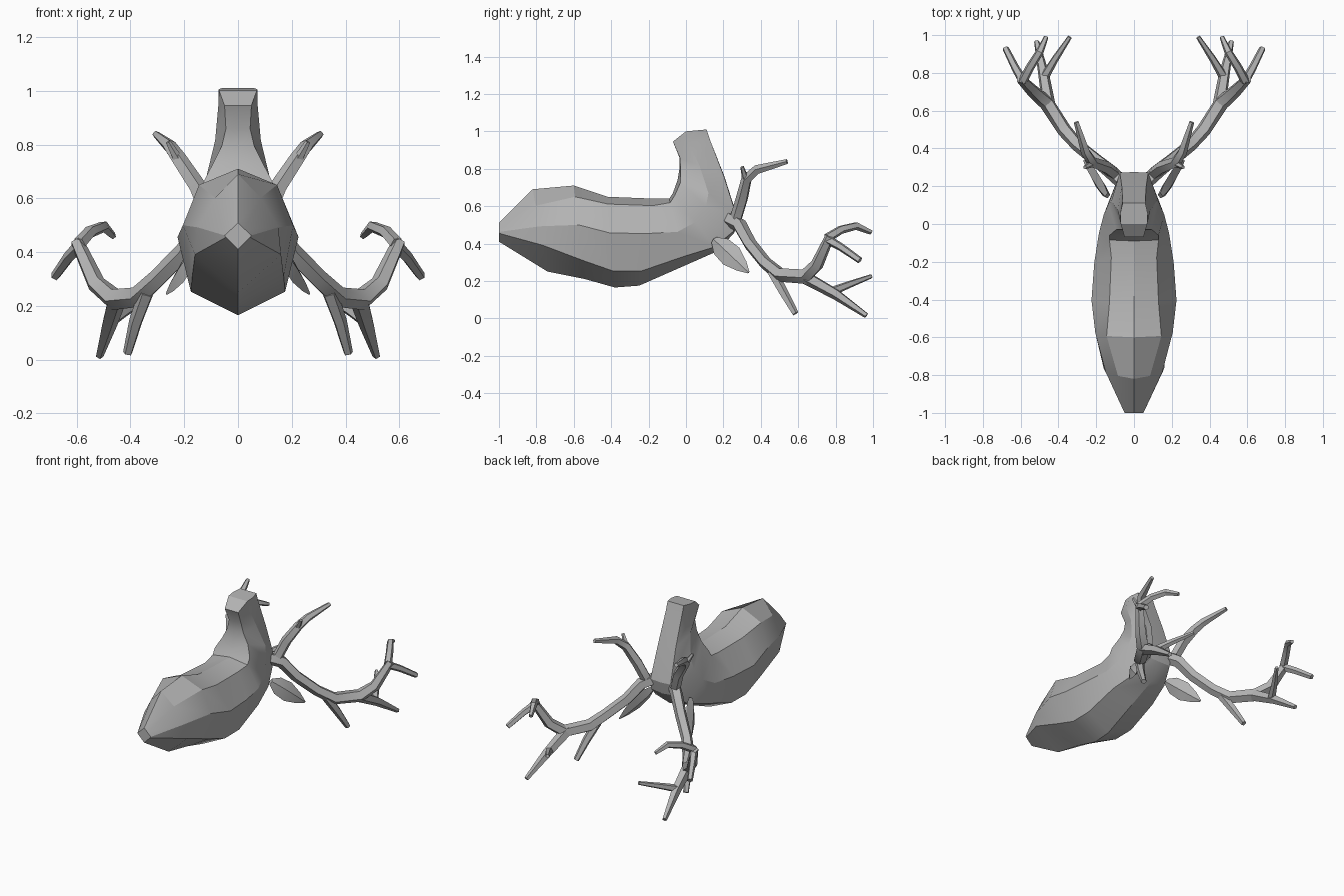
import bpy
import bmesh
import math
from mathutils import Vector

default_cube = bpy.data.objects.get("Cube")
if default_cube:
    bpy.data.objects.remove(default_cube, do_unlink=True)

# One plain colour for the whole model
stone = bpy.data.materials.new("stone grey")
stone.use_nodes = True
colour = (.45, .45, .45, 1)
stone.diffuse_color = colour
stone.node_tree.nodes["Principled BSDF"].inputs["Base Color"].default_value = colour


def loft(bm, rings):
    """Skin a list of equal-length rings of points and close both ends."""
    loops = [[bm.verts.new(point) for point in ring] for ring in rings]
    count = len(loops[0])
    for lower, upper in zip(loops, loops[1:]):
        for i in range(count):
            j = (i + 1) % count
            bm.faces.new((lower[i], lower[j], upper[j], upper[i]))
    bm.faces.new(loops[0])
    bm.faces.new(loops[-1])


def tube(bm, path, radii, sides=5):
    """Loft a faceted tube along a path, tapering by the given radii."""
    points = [Vector(p) for p in path]
    rings = []
    across = None
    for i, point in enumerate(points):
        ahead = points[min(i + 1, len(points) - 1)]
        behind = points[max(i - 1, 0)]
        tangent = (ahead - behind).normalized()
        if across is None:
            across = tangent.orthogonal()
        across = (across - tangent * across.dot(tangent)).normalized()
        other = tangent.cross(across)
        ring = []
        for k in range(sides):
            angle = math.tau * k / sides
            offset = across * math.cos(angle) + other * math.sin(angle)
            ring.append(point + offset * radii[i])
        rings.append(ring)
    loft(bm, rings)


def finish(name, bm, smooth_angle):
    """Turn the bmesh into a named, shaded object."""
    bmesh.ops.recalc_face_normals(bm, faces=bm.faces)
    mesh = bpy.data.meshes.new(name)
    bm.to_mesh(mesh)
    bm.free()
    mesh.materials.append(stone)
    obj = bpy.data.objects.new(name, mesh)
    bpy.context.collection.objects.link(obj)
    bpy.ops.object.select_all(action='DESELECT')
    obj.select_set(True)
    bpy.context.view_layer.objects.active = obj
    bpy.ops.object.shade_smooth_by_angle(angle=math.radians(smooth_angle))
    return obj


# Neck and head: throat point (y, z), nape point (y, z),
# then (fraction from throat to nape, half width) for three side points
sections = [
    ((-1, .51), (-1, .41), (.25, .025), (.48, .05), (.55, .045)),
    ((-.82, .69), (-.74, .25), (.2, .085), (.45, .15), (.68, .16)),
    ((-.6, .71), (-.54, .21), (.12, .145), (.42, .205), (.8, .17)),
    ((-.42, .65), (-.38, .165), (.08, .13), (.4, .225), (.82, .175)),
    ((-.17, .64), (-.25, .175), (.08, .12), (.4, .21), (.83, .175)),
    ((-.09, .64), (0, .285), (.06, .13), (.5, .185), (.87, .16)),
    ((-.07, .67), (.17, .36), (.04, .13), (.5, .16), (.93, .12)),
    ((-.045, .74), (.26, .46), (.05, .095), (.5, .135), (.98, .08)),
    ((-.035, .8), (.275, .54), (.02, .06), (.5, .12), (.99, .075)),
    ((-.035, .86), (.205, .76), (.01, .045), (.45, .085), (.99, .065)),
    ((-.07, .945), (.13, .95), (0, .05), (.4, .073), (1, .06)),
    ((0, 1), (.11, 1.01), (0, .07), (.5, .073), (1, .06)),
]
rings = []
for throat, nape, *side_points in sections:
    top = Vector((0, *throat))
    bottom = Vector((0, *nape))
    right = [top.lerp(bottom, t) + Vector((w, 0, 0)) for t, w in side_points]
    left = [Vector((-p.x, p.y, p.z)) for p in reversed(right)]
    rings.append([top, *right, bottom, *left])
body = bmesh.new()
loft(body, rings)
finish("neck_and_head", body, 25)

# Antler branches on the +x side: path and radius at each point
beam = [(.07, .23, .53), (.13, .285, .5), (.2, .34, .4), (.3, .42, .3),
        (.37, .5, .235), (.46, .64, .225), (.53, .7, .285), (.6, .77, .44)]
brow_tine = [(.11, .27, .54), (.15, .3, .64), (.22, .325, .745),
             (.255, .38, .795), (.305, .54, .838)]
brow_spur = [(.22, .32, .74), (.26, .3, .81)]
lower_tine = [(.34, .46, .25), (.38, .52, .14), (.41, .585, .025)]
rear_tine = [(.45, .62, .23), (.48, .8, .13), (.515, .965, .015)]
inner_tine = [(.48, .77, .14), (.42, .87, .18), (.34, .99, .225)]
outer_tine = [(.59, .76, .42), (.63, .83, .38), (.68, .93, .31)]
hook_tine = [(.59, .755, .43), (.55, .83, .475), (.5, .91, .495), (.465, .99, .46)]
branches = [
    (beam, (.04, .04, .037, .036, .04, .042, .036, .026)),
    (brow_tine, (.034, .034, .03, .026, .014)),
    (brow_spur, (.02, .01)),
    (lower_tine, (.03, .026, .018)),
    (rear_tine, (.038, .03, .015)),
    (inner_tine, (.026, .02, .012)),
    (outer_tine, (.026, .022, .018)),
    (hook_tine, (.026, .024, .022, .013)),
]

# Ear: leaf stations of (fraction along, half width, half thickness)
ear_base, ear_tip = Vector((.14, .15, .42)), Vector((.265, .335, .245))
ear_stations = [(0, .02, .015), (.2, .055, .022), (.5, .062, .02),
                (.8, .035, .014), (1, .006, .004)]
along = (ear_tip - ear_base).normalized()
ear_wide = Vector((0, 1, 1))
ear_wide = (ear_wide - along * ear_wide.dot(along)).normalized()
ear_thin = along.cross(ear_wide)

# Build each side from the same parts
for side, sign in (("left", 1), ("right", -1)):
    flip = Vector((sign, 1, 1))

    antler = bmesh.new()
    for path, radii in branches:
        tube(antler, path, radii)
    bmesh.ops.scale(antler, vec=flip, verts=antler.verts)
    finish(side + "_antler", antler, 30)

    ear = bmesh.new()
    leaf = []
    for t, wide, thin in ear_stations:
        centre = ear_base.lerp(ear_tip, t)
        leaf.append([centre + ear_wide * wide, centre + ear_thin * thin,
                     centre - ear_wide * wide, centre - ear_thin * thin])
    loft(ear, leaf)
    bmesh.ops.scale(ear, vec=flip, verts=ear.verts)
    finish(side + "_ear", ear, 30)
